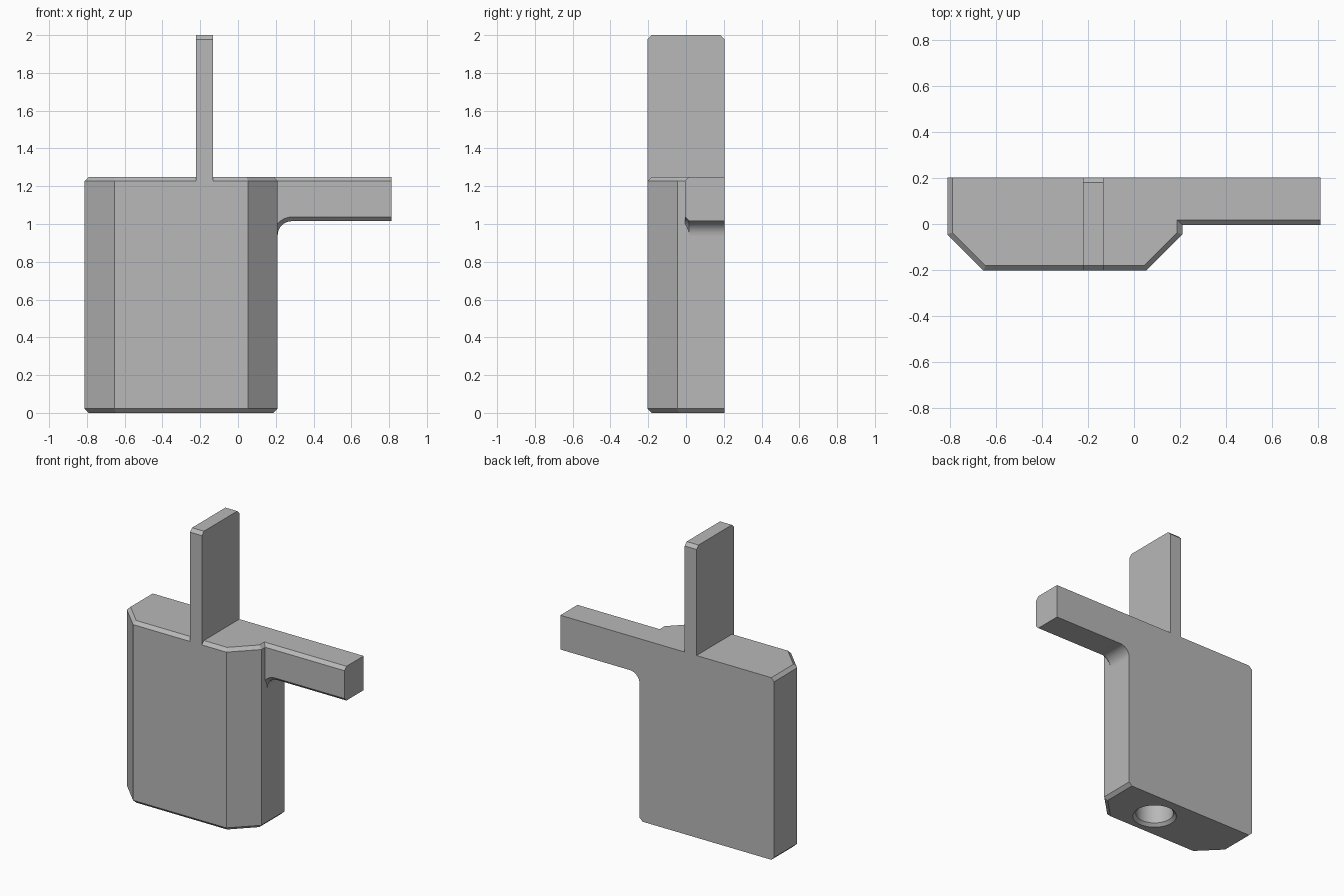
import bpy
import bmesh
from math import cos, sin, radians, pi

if "Cube" in bpy.data.objects:
    bpy.data.objects.remove(bpy.data.objects["Cube"], do_unlink=True)

BEVEL = 0.022
BACK = 0.203

grey = bpy.data.materials.new("plain_grey")
grey.use_nodes = True
colour = (0.48, 0.48, 0.48, 1)
grey.diffuse_color = colour
grey.node_tree.nodes["Principled BSDF"].inputs["Base Color"].default_value = colour


def loft(name, rings):
    """Join matching closed rings of points and cap both ends."""
    bm = bmesh.new()
    loops = [[bm.verts.new(p) for p in ring] for ring in rings]
    for a, b in zip(loops, loops[1:]):
        for i in range(len(a)):
            j = (i + 1) % len(a)
            bm.faces.new((a[i], a[j], b[j], b[i]))
    bm.faces.new(loops[0])
    bm.faces.new(loops[-1])
    bmesh.ops.recalc_face_normals(bm, faces=bm.faces)
    mesh = bpy.data.meshes.new(name)
    bm.to_mesh(mesh)
    bm.free()
    mesh.materials.append(grey)
    obj = bpy.data.objects.new(name, mesh)
    bpy.context.collection.objects.link(obj)
    return obj


def smooth(obj):
    bpy.ops.object.select_all(action="DESELECT")
    obj.select_set(True)
    bpy.context.view_layer.objects.active = obj
    bpy.ops.object.shade_smooth_by_angle(angle=radians(25))


# Main body: chamfered top and bottom rims, flush flat back
def body_outline(inset, z):
    k = inset * 0.41
    left, right, front = -0.812 + inset, 0.21 - inset, -BACK + inset
    return [(left, BACK, z), (left, -0.046 + k, z), (-0.655 + k, front, z),
            (0.053 - k, front, z), (right, -0.046 + k, z), (right, BACK, z)]


body = loft("body", [body_outline(BEVEL, 0), body_outline(0, BEVEL),
                     body_outline(0, 1.25 - BEVEL), body_outline(BEVEL, 1.25)])


# Countersunk blind hole in the underside
def circle(radius, z, n=48):
    return [(-0.172 + radius * cos(2 * pi * i / n),
             radius * sin(2 * pi * i / n), z) for i in range(n)]


cutter = loft("hole_cutter", [circle(0.19, -0.05), circle(0.12, 0.02), circle(0.12, 0.3)])
cutter.hide_render = True
cut = body.modifiers.new("hole", "BOOLEAN")
cut.operation = "DIFFERENCE"
cut.solver = "EXACT"
cut.object = cutter
bpy.context.view_layer.objects.active = body
bpy.ops.object.modifier_apply(modifier="hole")
bpy.data.objects.remove(cutter, do_unlink=True)
smooth(body)


# Side arm: filleted into the body, chamfered along its front edges
def arm_outline(inset, y):
    r = 0.075 + inset
    cx, cz = 0.285, 0.94
    arc = [(cx + r * cos(radians(a)), y, cz + r * sin(radians(a)))
           for a in range(180, 89, -9)]
    top = 1.25 - inset
    return [(0.812, y, top), (0.18, y, top), (0.18, y, cz)] + arc + [(0.812, y, cz + r)]


arm = loft("side_arm", [arm_outline(BEVEL, -0.005), arm_outline(0, BEVEL - 0.005),
                        arm_outline(0, BACK)])
smooth(arm)


# Upright blade with clipped top corners
def blade_outline(x):
    side = [(-1, 1.22), (-1, 2 - BEVEL)]
    pts = [(x, s * BACK, z) for s, z in side]
    pts += [(x, -BACK + BEVEL, 2), (x, BACK - BEVEL, 2)]
    return pts + [(x, -s * BACK, z) for s, z in reversed(side)]


loft("upright_blade", [blade_outline(-0.222), blade_outline(-0.132)])
